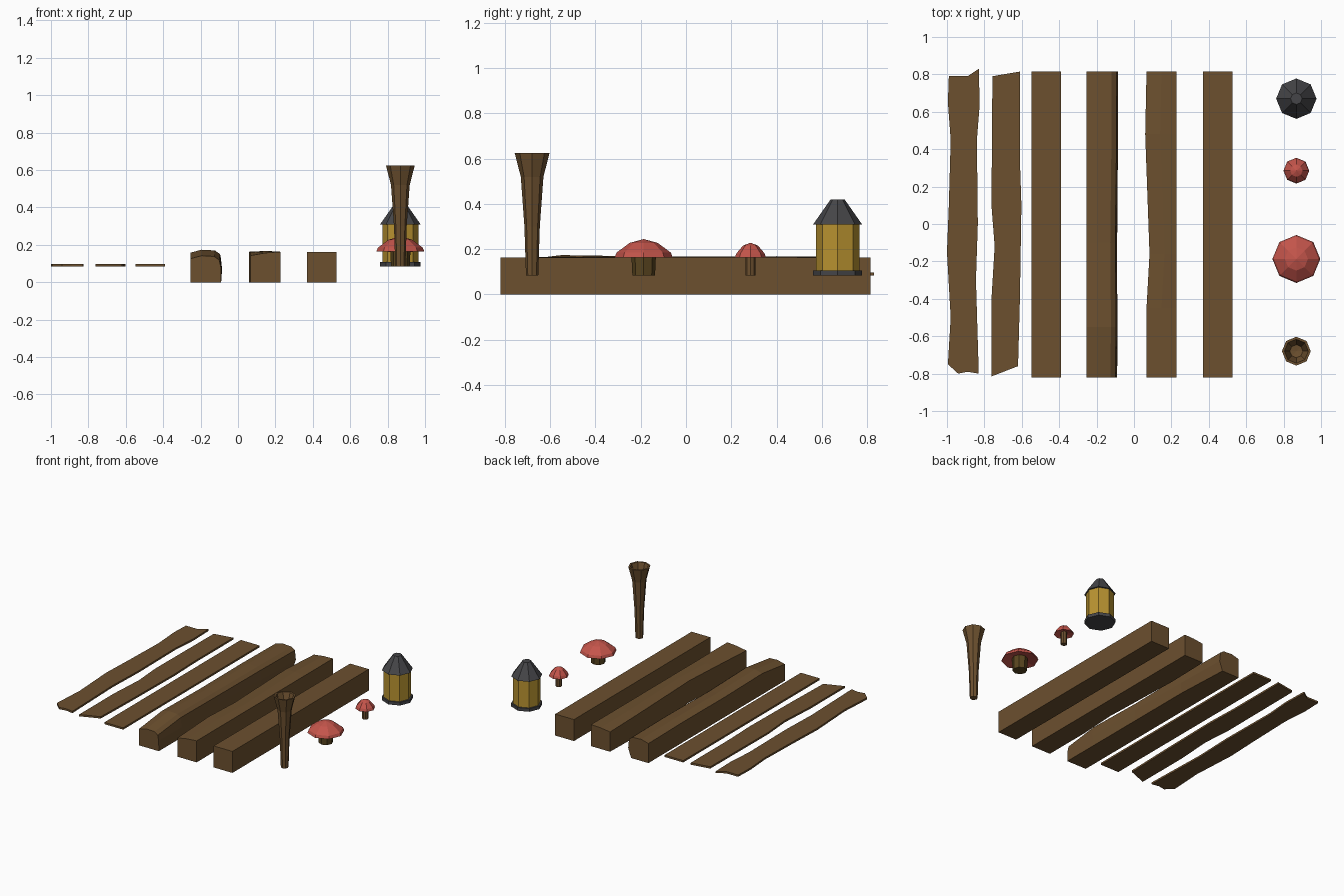
import bpy, bmesh, math

if "Cube" in bpy.data.objects:
    bpy.data.objects.remove(bpy.data.objects["Cube"])


def mat(name, r, g, b):
    m = bpy.data.materials.new(name)
    m.diffuse_color = (r, g, b, 1)
    m.use_nodes = True
    m.node_tree.nodes["Principled BSDF"].inputs["Base Color"].default_value = m.diffuse_color
    return m


WOOD = mat("wood", 0.15, 0.08, 0.028)
DARK_WOOD = mat("dark_wood", 0.10, 0.06, 0.014)
RED = mat("red", 0.55, 0.09, 0.07)
YELLOW = mat("yellow", 0.48, 0.29, 0.03)
IRON = mat("iron", 0.06, 0.06, 0.065)


def finish(name, bm, material):
    bmesh.ops.recalc_face_normals(bm, faces=bm.faces)
    me = bpy.data.meshes.new(name)
    bm.to_mesh(me)
    bm.free()
    ob = bpy.data.objects.new(name, me)
    me.materials.append(material)
    bpy.context.collection.objects.link(ob)
    return ob


def loft(name, rings, material):
    """Skin a closed solid through rings of equal point count."""
    bm = bmesh.new()
    vr = [[bm.verts.new(p) for p in ring] for ring in rings]
    n = len(vr[0])
    for a, b in zip(vr, vr[1:]):
        for i in range(n):
            bm.faces.new((a[i], a[(i + 1) % n], b[(i + 1) % n], b[i]))
    bm.faces.new(vr[0])
    bm.faces.new(vr[-1])
    bmesh.ops.remove_doubles(bm, verts=bm.verts, dist=1e-5)
    return finish(name, bm, material)


def turned(name, y, profile, material, x=0.868, sides=8):
    """Eight-sided turned part from (radius, z) points, bottom to top."""
    rings = [[(x + r * math.cos(2 * math.pi * i / sides),
               y + r * math.sin(2 * math.pi * i / sides), z)
              for i in range(sides)] for r, z in profile]
    return loft(name, rings, material)


def plank(name, outline):
    """Thin board from its top outline."""
    return loft(name, [[(x, y, z) for x, y in outline] for z in (0.083, 0.097)], WOOD)


def beam(name, sections):
    """Beam from (y, cross-section of (x, z)) stations."""
    return loft(name, [[(x, y, z) for x, z in s] for y, s in sections], WOOD)


# Thin planks: two worn, one straight
plank("worn_plank", [
    (-.99, .79), (-.89, .79), (-.83, .83), (-.825, .64), (-.84, .45), (-.835, 0),
    (-.845, -.3), (-.83, -.80), (-.89, -.79), (-.94, -.80), (-.995, -.75),
    (-.98, -.5), (-1, -.15), (-.99, .1), (-.98, .45), (-.995, .65)])
plank("chipped_plank", [
    (-.757, .79), (-.61, .815), (-.61, .34), (-.602, .1), (-.61, -.4), (-.62, -.76),
    (-.762, -.815), (-.762, -.4), (-.745, -.12), (-.762, .1)])
plank("straight_plank", [(-.547, .815), (-.39, .815), (-.39, -.82), (-.547, -.82)])


# Heavy beams: rounded, chipped and square
def round_section(top, mid, right, left=-.255, foot=-.09):
    return [(left, 0), (foot, 0), (right, mid), (right - .008, top - .02),
            (right - .035, top), (left + .06, top + .004), (left, top - .012)]


beam("worn_beam", [
    (-.82, round_section(.138, .08, -.092)),
    (-.55, round_section(.170, .08, -.088)),
    (-.1, round_section(.163, .09, -.092)),
    (.4, round_section(.165, .08, -.086)),
    (.815, round_section(.160, .07, -.085, foot=-.11))])


def chip_section(left, left_top, top=.163):
    return [(left, 0), (.227, 0), (.227, .163), (left + .08, (left_top + top) / 2 + .004),
            (left, left_top)]


beam("chipped_beam", [
    (-.82, chip_section(.067, .143)), (-.45, chip_section(.067, .162)),
    (-.16, chip_section(.083, .163)), (.48, chip_section(.06, .163)),
    (.815, chip_section(.067, .15))])
square = [(.37, 0), (.527, 0), (.527, .163), (.37, .163)]
beam("square_beam", [(-.82, square), (.815, square)])

# Lantern
turned("lantern_base", .67, [(.108, .083), (.108, .107)], IRON)
turned("lantern_glass", .67, [(.096, .105), (.096, .312)], YELLOW)
turned("lantern_roof", .67, [(.108, .31), (.031, .42)], IRON)

# Mushrooms with dished undersides
turned("big_mushroom_stem", -.187, [(.05, .083), (.055, .19)], DARK_WOOD)
turned("big_mushroom_cap", -.187, [(0, .18), (.055, .178), (.128, .164), (.12, .185),
                                   (.062, .228), (0, .245)], RED)
turned("small_mushroom_stem", .285, [(.022, .083), (.022, .18)], WOOD)
turned("small_mushroom_cap", .285, [(0, .178), (.03, .175), (.069, .163), (.062, .182),
                                    (.033, .216), (0, .229)], RED)

# Flared post with hollowed top
turned("flared_post", -.68, [(.027, .083), (.034, .30), (.050, .52), (.077, .625),
                             (.064, .625), (.035, .53), (0, .525)], WOOD)
